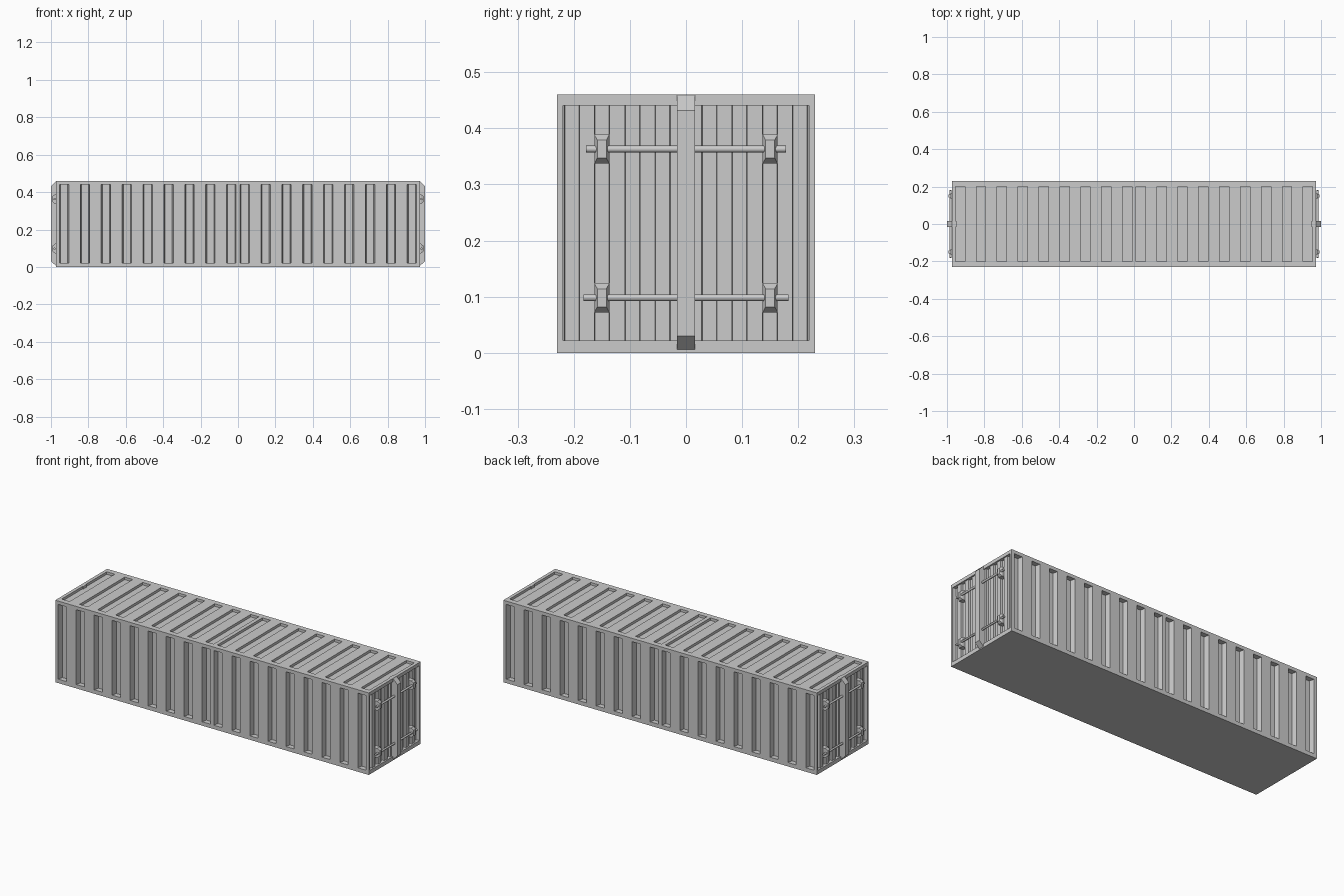
import bpy, bmesh
from mathutils import Vector

cube = bpy.data.objects.get("Cube")
if cube:
    bpy.data.objects.remove(cube, do_unlink=True)

grey = bpy.data.materials.new("painted grey steel")
grey.use_nodes = True
colour = (0.6, 0.6, 0.6, 1)
grey.diffuse_color = colour
grey.node_tree.nodes["Principled BSDF"].inputs["Base Color"].default_value = colour

END, HALF, TOP = 0.973, 0.23, 0.46      # body half length, half width, height
SILL, LINTEL = 0.022, 0.441             # bottom and top rail edges
STEP, GROOVE = 0.1117, 0.05             # wall corrugation


def finish(name, bm):
    bmesh.ops.recalc_face_normals(bm, faces=bm.faces)
    mesh = bpy.data.meshes.new(name)
    bm.to_mesh(mesh)
    bm.free()
    mesh.materials.append(grey)
    obj = bpy.data.objects.new(name, mesh)
    bpy.context.collection.objects.link(obj)
    return obj


def prism(name, points, direction):
    """Extrude a flat outline along a direction."""
    bm = bmesh.new()
    face = bm.faces.new([bm.verts.new(p) for p in points])
    made = bmesh.ops.extrude_face_region(bm, geom=[face])["geom"]
    verts = [v for v in made if isinstance(v, bmesh.types.BMVert)]
    bmesh.ops.translate(bm, verts=verts, vec=Vector(direction))
    return finish(name, bm)


def box(name, low, high):
    (x, y, z), (a, b, c) = low, high
    return prism(name, [(x, y, z), (a, y, z), (a, b, z), (x, b, z)], (0, 0, c - z))


def corrugation(centres, width, level, depth, slope):
    """Outline points of grooves cut into a level line."""
    line = []
    for c in centres:
        h = width / 2
        line += [(c - h, level), (c - h + slope, level - depth),
                 (c + h - slope, level - depth), (c + h, level)]
    return line


half_row = [0.036 + STEP * i for i in range(9)]
row = [-c for c in reversed(half_row)] + half_row

# Walls: one cross-section holds both corrugated sides and both ribbed ends
side = corrugation(row, GROOVE, -HALF, -0.028, 0.006)
door_half = [0.0415 + 0.054 * i for i in range(4)]
door_row = [-c for c in reversed(door_half)] + door_half
ribs = corrugation(door_row, 0.027, 0.965, 0.012, 0.001)
end = ([(END, -HALF), (END, -0.219), (0.965, -0.219)] + [(x, y) for y, x in ribs]
       + [(0.965, 0.219), (END, 0.219), (END, HALF)])
half_outline = side + end
outline = half_outline + [(-x, -y) for x, y in half_outline]
prism("corrugated_walls", [(x, y, SILL) for x, y in outline], (0, 0, LINTEL - SILL))

# Floor and roof
box("floor_slab", (-END, -HALF, 0), (END, HALF, SILL))
for s, label in ((-1, "front"), (1, "back")):
    ys = sorted((s * 0.2, s * HALF))
    box(label + "_roof_rail", (-END, ys[0], LINTEL), (END, ys[1], TOP))
roof = ([(-END, LINTEL), (-END, TOP)] + corrugation(row, GROOVE, TOP, 0.014, 0.0)
        + [(END, TOP), (END, LINTEL)])
prism("corrugated_roof", [(x, -0.2, z) for x, z in roof], (0, 0.4, 0))


def bracket(name, s, y, z):
    """Tapered block that holds a locking bar."""
    bm = bmesh.new()
    rings = []
    for x, w, h in ((0.952, 0.0135, 0.026), (0.978, 0.0135, 0.026), (0.991, 0.008, 0.016)):
        rings.append([bm.verts.new((s * x, y + i * w, z + j * h))
                      for i, j in ((-1, -1), (1, -1), (1, 1), (-1, 1))])
    for a, b in zip(rings, rings[1:]):
        for i in range(4):
            k = (i + 1) % 4
            bm.faces.new((a[i], a[k], b[k], b[i]))
    bm.faces.new(rings[0])
    bm.faces.new(rings[-1])
    return finish(name, bm)


# Door hardware on both ends
for s, label in ((-1, "right"), (1, "left")):
    post = [(0.95, 0.005), (0.972, 0.005), (1, 0.03), (1, 0.432), (0.972, TOP), (0.95, TOP)]
    prism(label + "_door_post", [(s * x, -0.016, z) for x, z in post], (0, 0.032, 0))
    for z, reach, level in ((0.098, 0.183, "lower"), (0.363, 0.178, "upper")):
        bpy.ops.mesh.primitive_cylinder_add(vertices=12, radius=0.006, depth=reach * 2,
                                            location=(s * 0.981, 0, z),
                                            rotation=(1.5708, 0, 0))
        bar = bpy.context.object
        bar.name = f"{label}_{level}_locking_bar"
        bar.data.materials.append(grey)
        bpy.ops.object.shade_smooth_by_angle()
        for y, place in ((-0.15, "front"), (0.15, "back")):
            bracket(f"{label}_{level}_{place}_bracket", s, y, z)
